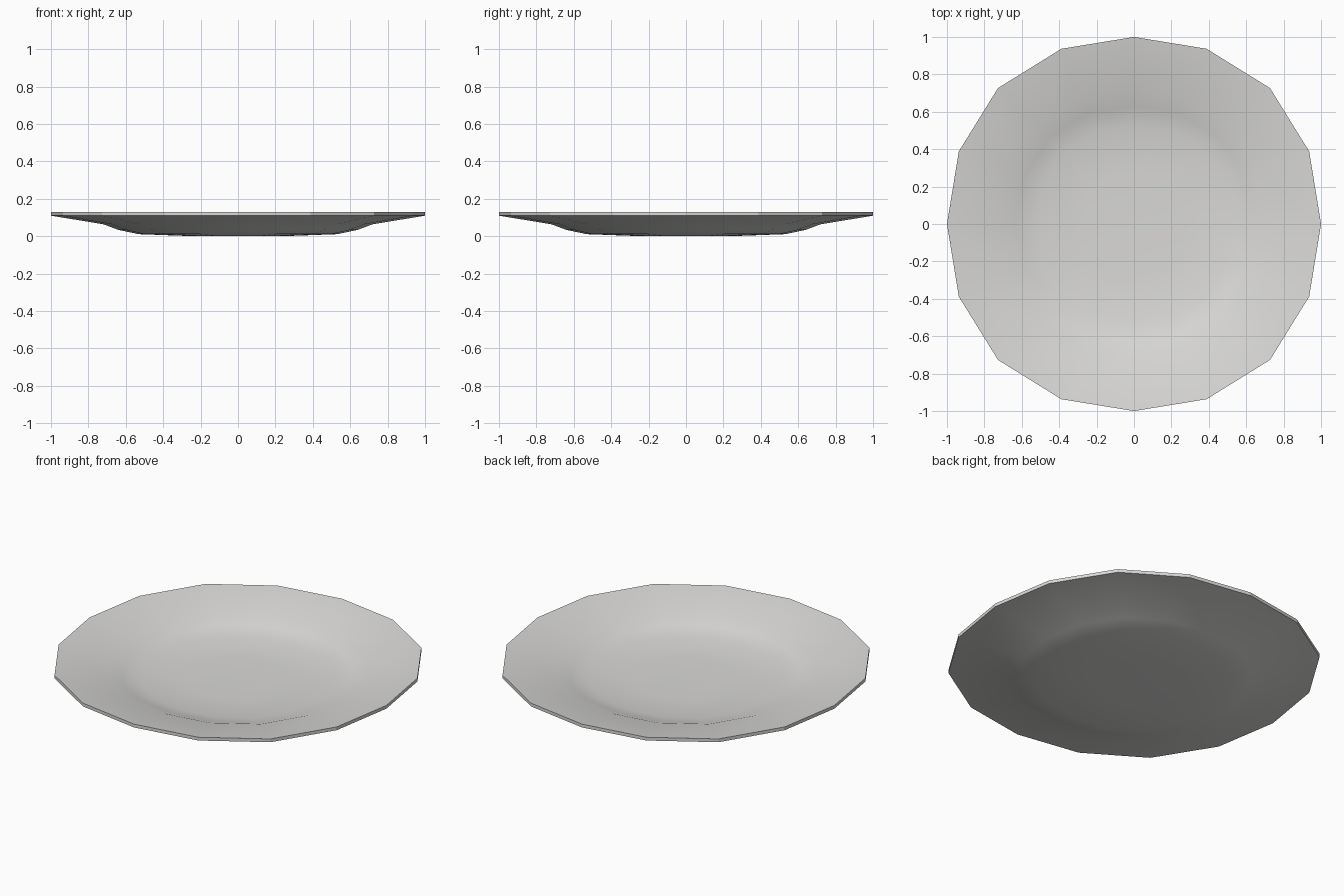
import bpy, bmesh, math

if "Cube" in bpy.data.objects:
    bpy.data.objects.remove(bpy.data.objects["Cube"])

SIDES = 16
# underside profile (radius, height), from floor to rim
LOWER = [(0.28, 0.002), (0.53, 0.011), (0.64, 0.034), (0.72, 0.064), (1.0, 0.11)]
# upper (eating) surface, from rim to floor
UPPER = [(1.0, 0.13), (0.71, 0.084), (0.63, 0.054), (0.525, 0.031), (0.28, 0.022)]

bm = bmesh.new()


def ring(r, z):
    # slightly squarish 16-gon, as from a subdivided square
    verts = []
    for i in range(SIDES):
        a = 2 * math.pi * i / SIDES
        k = r * (1 + 0.028 * math.sin(2 * a) ** 2)
        verts.append(bm.verts.new((k * math.cos(a), k * math.sin(a), z)))
    return verts


rings = [ring(r, z) for r, z in LOWER + UPPER]
for a, b in zip(rings, rings[1:]):
    for i in range(SIDES):
        j = (i + 1) % SIDES
        bm.faces.new((a[i], a[j], b[j], b[i]))

# close the floor on both sides
for loop, z in ((rings[0], 0.0), (rings[-1], 0.02)):
    c = bm.verts.new((0, 0, z))
    for i in range(SIDES):
        bm.faces.new((loop[i], loop[(i + 1) % SIDES], c))
bmesh.ops.recalc_face_normals(bm, faces=bm.faces)

mesh = bpy.data.meshes.new("plate")
bm.to_mesh(mesh)
bm.free()
plate = bpy.data.objects.new("plate", mesh)
bpy.context.collection.objects.link(plate)

# off-white ceramic
mat = bpy.data.materials.new("pale grey ceramic")
mat.diffuse_color = (0.7, 0.695, 0.68, 1)
mat.use_nodes = True
mat.node_tree.nodes["Principled BSDF"].inputs["Base Color"].default_value = mat.diffuse_color
mesh.materials.append(mat)

# smooth surfaces, faceted rim
bpy.context.view_layer.objects.active = plate
plate.select_set(True)
bpy.ops.object.shade_smooth_by_angle(angle=math.radians(35))
for e in mesh.edges:
    p, q = (mesh.vertices[v].co for v in e.vertices)
    if p.xy.length > 0.95 and q.xy.length > 0.95:
        e.use_edge_sharp = True
